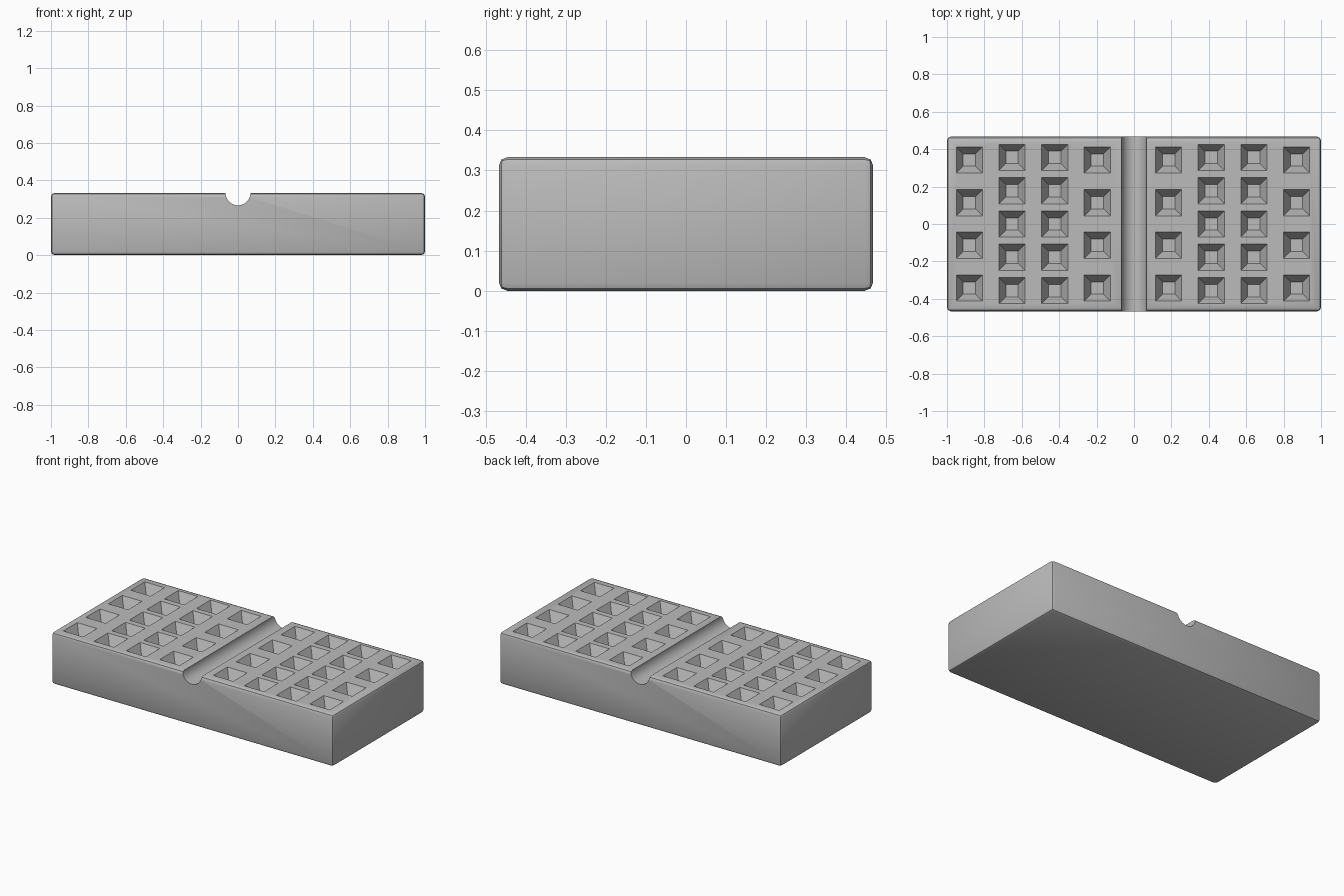
import bpy, bmesh, math
from mathutils import Matrix

LENGTH, WIDTH, HEIGHT = 2.0, 0.933, 0.333
PIT_TOP, PIT_FLOOR, PIT_DEPTH = 0.14, 0.066, 0.07
GROOVE_RADIUS = 0.0667

default = bpy.data.objects.get("Cube")
if default:
    bpy.data.objects.remove(default, do_unlink=True)

grey = bpy.data.materials.new("plain grey")
grey.use_nodes = True
colour = (0.5, 0.5, 0.5, 1)
grey.diffuse_color = colour
grey.node_tree.nodes["Principled BSDF"].inputs["Base Color"].default_value = colour


def make_object(name, bm):
    mesh = bpy.data.meshes.new(name)
    bm.to_mesh(mesh)
    bm.free()
    mesh.materials.append(grey)
    obj = bpy.data.objects.new(name, mesh)
    bpy.context.collection.objects.link(obj)
    return obj


def cut(target, cutter):
    cutter.hide_render = True
    mod = target.modifiers.new("cut", 'BOOLEAN')
    mod.operation = 'DIFFERENCE'
    mod.solver = 'EXACT'
    mod.object = cutter
    bpy.context.view_layer.objects.active = target
    bpy.ops.object.modifier_apply(modifier=mod.name)
    bpy.data.objects.remove(cutter, do_unlink=True)


# Block with softened edges
bm = bmesh.new()
bmesh.ops.create_cube(bm, size=1, matrix=Matrix.Translation((0, 0, HEIGHT / 2))
                      @ Matrix.Diagonal((LENGTH, WIDTH, HEIGHT, 1)))
bmesh.ops.bevel(bm, geom=bm.edges[:], offset=0.02, segments=2,
                profile=0.5, affect='EDGES')
block = make_object("block", bm)

# Round groove across the middle
bm = bmesh.new()
bmesh.ops.create_cone(bm, cap_ends=True, segments=48, radius1=GROOVE_RADIUS,
                      radius2=GROOVE_RADIUS, depth=WIDTH * 1.2,
                      matrix=Matrix.Translation((0, 0, HEIGHT))
                      @ Matrix.Rotation(math.pi / 2, 4, 'X'))
cut(block, make_object("groove_cutter", bm))

# Tapered square pits: outer columns hold four, inner columns five
bm = bmesh.new()
rise = 0.03
flare = PIT_TOP + (PIT_TOP - PIT_FLOOR) * rise / PIT_DEPTH
for first in (-0.88, 0.185):
    for col, count in enumerate((4, 5, 5, 4)):
        spacing = 0.228 if count == 4 else 0.178
        for row in range(count):
            x = first + col * 0.228
            y = (row - (count - 1) / 2) * spacing
            z = HEIGHT + (rise - PIT_DEPTH) / 2
            bmesh.ops.create_cone(
                bm, cap_ends=True, segments=4, radius1=PIT_FLOOR / math.sqrt(2),
                radius2=flare / math.sqrt(2), depth=PIT_DEPTH + rise,
                matrix=Matrix.Translation((x, y, z))
                @ Matrix.Rotation(math.pi / 4, 4, 'Z'))
cut(block, make_object("pit_cutter", bm))

# Smooth the groove and rounded edges, keep the pits crisp
bpy.ops.object.select_all(action='DESELECT')
block.select_set(True)
bpy.context.view_layer.objects.active = block
bpy.ops.object.shade_smooth_by_angle(angle=math.radians(30))
